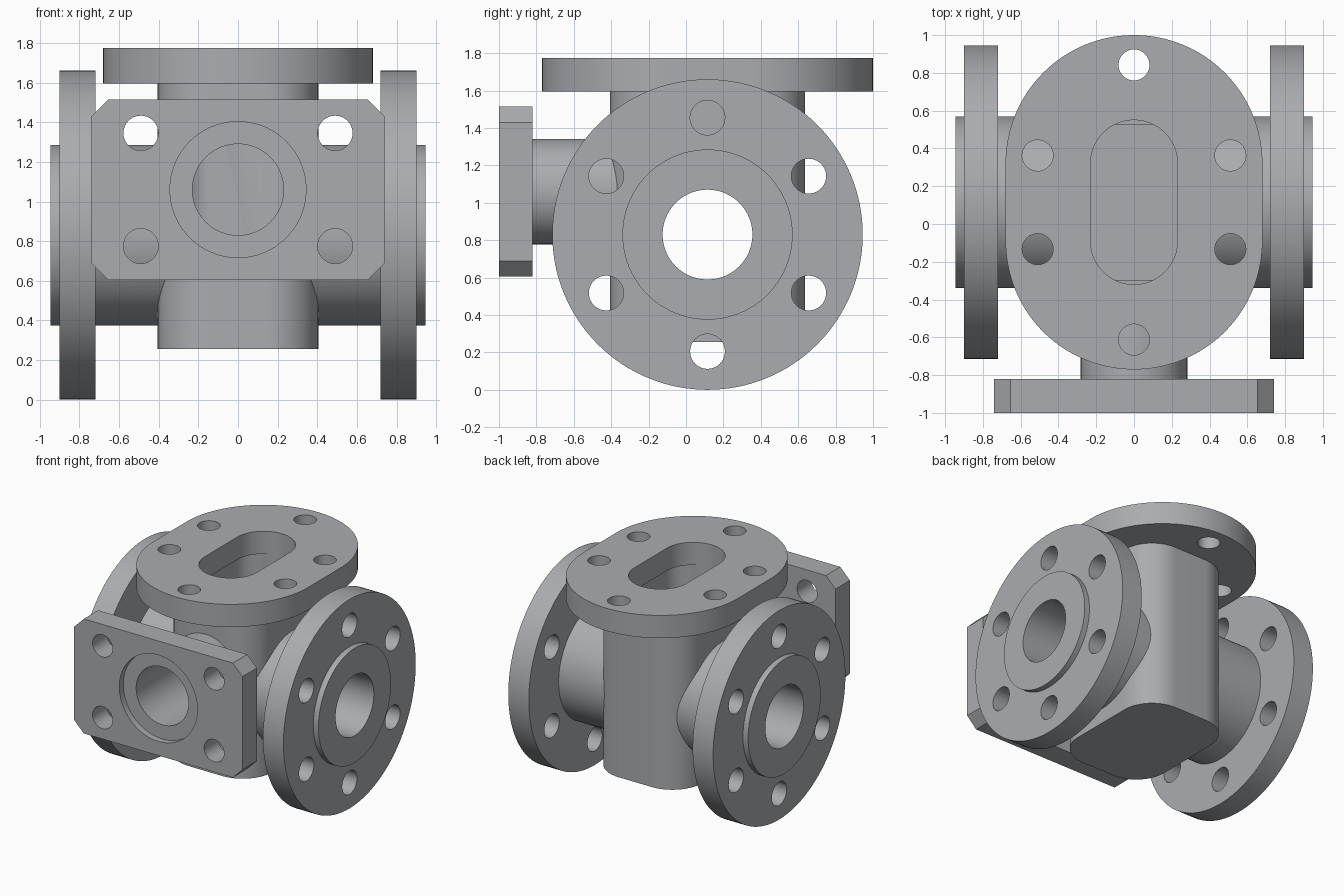
import bpy, bmesh, math

if "Cube" in bpy.data.objects:
    bpy.data.objects.remove(bpy.data.objects["Cube"])

CY, CZ = 0.115, 0.83      # axis of the side ports (y, z)
FZ = 1.06                 # height of the front port

metal = bpy.data.materials.new("grey metal")
metal.diffuse_color = (0.40, 0.415, 0.435, 1)
metal.use_nodes = True
metal.node_tree.nodes["Principled BSDF"].inputs["Base Color"].default_value = metal.diffuse_color


def rounded(hw, hl, r, cu=0, cv=0, n=24):
    """Rounded rectangle outline; r == hw gives a slot, r == hw == hl a circle."""
    pts = []
    for k, (su, sv) in enumerate([(1, 1), (-1, 1), (-1, -1), (1, -1)]):
        for i in range(n + 1):
            a = math.pi / 2 * (k + i / n)
            p = (cu + su * (hw - r) + r * math.cos(a), cv + sv * (hl - r) + r * math.sin(a))
            if not pts or math.dist(p, pts[-1]) > 1e-5:
                pts.append(p)
    if math.dist(pts[0], pts[-1]) < 1e-5:
        pts.pop()
    return pts


def circle(r, cu=0, cv=0, n=24):
    return rounded(r, r, r, cu, cv, n)


def prism(name, axis, pts, a, b):
    """Extrude a flat outline along an axis from a to b."""
    place = {"x": lambda u, v, w: (w, u, v),
             "y": lambda u, v, w: (u, w, v),
             "z": lambda u, v, w: (u, v, w)}[axis]
    bm = bmesh.new()
    lo = [bm.verts.new(place(u, v, a)) for u, v in pts]
    hi = [bm.verts.new(place(u, v, b)) for u, v in pts]
    bm.faces.new(lo)
    bm.faces.new(hi)
    for i in range(len(pts)):
        j = (i + 1) % len(pts)
        bm.faces.new((lo[i], lo[j], hi[j], hi[i]))
    bmesh.ops.recalc_face_normals(bm, faces=bm.faces)
    me = bpy.data.meshes.new(name)
    bm.to_mesh(me)
    bm.free()
    me.materials.append(metal)
    ob = bpy.data.objects.new(name, me)
    bpy.context.collection.objects.link(ob)
    return ob


def combine(target, other, operation):
    mod = target.modifiers.new(operation.lower(), "BOOLEAN")
    mod.operation, mod.object, mod.solver = operation, other, "EXACT"
    bpy.context.view_layer.objects.active = target
    bpy.ops.object.modifier_apply(modifier=mod.name)
    bpy.data.objects.remove(other)


# Central chamber with rounded corners
casting = prism("valve_casting", "z", rounded(0.405, 0.522, 0.26, 0, CY), 0.255, 1.68)

# Pipe through the sides, and the front neck
solids = [prism("side_pipe", "x", circle(0.455, CY, CZ), -0.945, 0.945),
          prism("front_neck", "y", circle(0.282, 0, FZ), -0.9, 0)]

# Round side flanges
for s in (-1, 1):
    solids.append(prism("side_flange", "x", circle(0.83, CY, CZ, 32), s * 0.72, s * 0.90))

# Oval top flange
solids.append(prism("top_flange", "z", rounded(0.68, 0.885, 0.68, 0, CY, 32), 1.595, 1.775))

# Rectangular front flange with clipped corners
solids.append(prism("front_flange", "y", rounded(0.74, 0.455, 0.085, 0, FZ, 1), -1.0, -0.82))

for ob in solids:
    combine(casting, ob, "UNION")

# Inner chamber, top slot, ports and front recess
cutters = [prism("chamber", "z", rounded(0.295, 0.412, 0.15, 0, CY), 0.365, 1.595),
           prism("top_slot", "z", rounded(0.23, 0.435, 0.23, 0, CY), 1.5, 1.9),
           prism("side_bore", "x", circle(0.24, CY, CZ), -1.1, 1.1),
           prism("front_bore", "y", circle(0.23, 0, FZ), -1.1, 0),
           prism("front_recess", "y", circle(0.343, 0, FZ), -1.1, -0.95)]

# Bolt holes in the side flanges
for s in (-1, 1):
    for k in range(6):
        a = math.radians(30 + 60 * k)
        hole = circle(0.093, CY + 0.625 * math.cos(a), CZ + 0.625 * math.sin(a), 10)
        cutters.append(prism("side_hole", "x", hole, s * 0.70, s * 0.93))

# Bolt holes in the top flange
for x, y in [(0, 0.727), (0, -0.727)] + [(i * 0.51, j * 0.248) for i in (-1, 1) for j in (-1, 1)]:
    cutters.append(prism("top_hole", "z", circle(0.082, x, CY + y, 10), 1.57, 1.9))

# Bolt holes in the front flange
for i in (-1, 1):
    for j in (-1, 1):
        cutters.append(prism("front_hole", "y", circle(0.088, i * 0.49, FZ + j * 0.285, 10), -1.1, -0.8))

for ob in cutters:
    combine(casting, ob, "DIFFERENCE")

# Smooth the round walls and keep the machined edges crisp
bpy.ops.object.select_all(action="DESELECT")
casting.select_set(True)
bpy.context.view_layer.objects.active = casting
bpy.ops.object.shade_smooth_by_angle(angle=math.radians(25))
